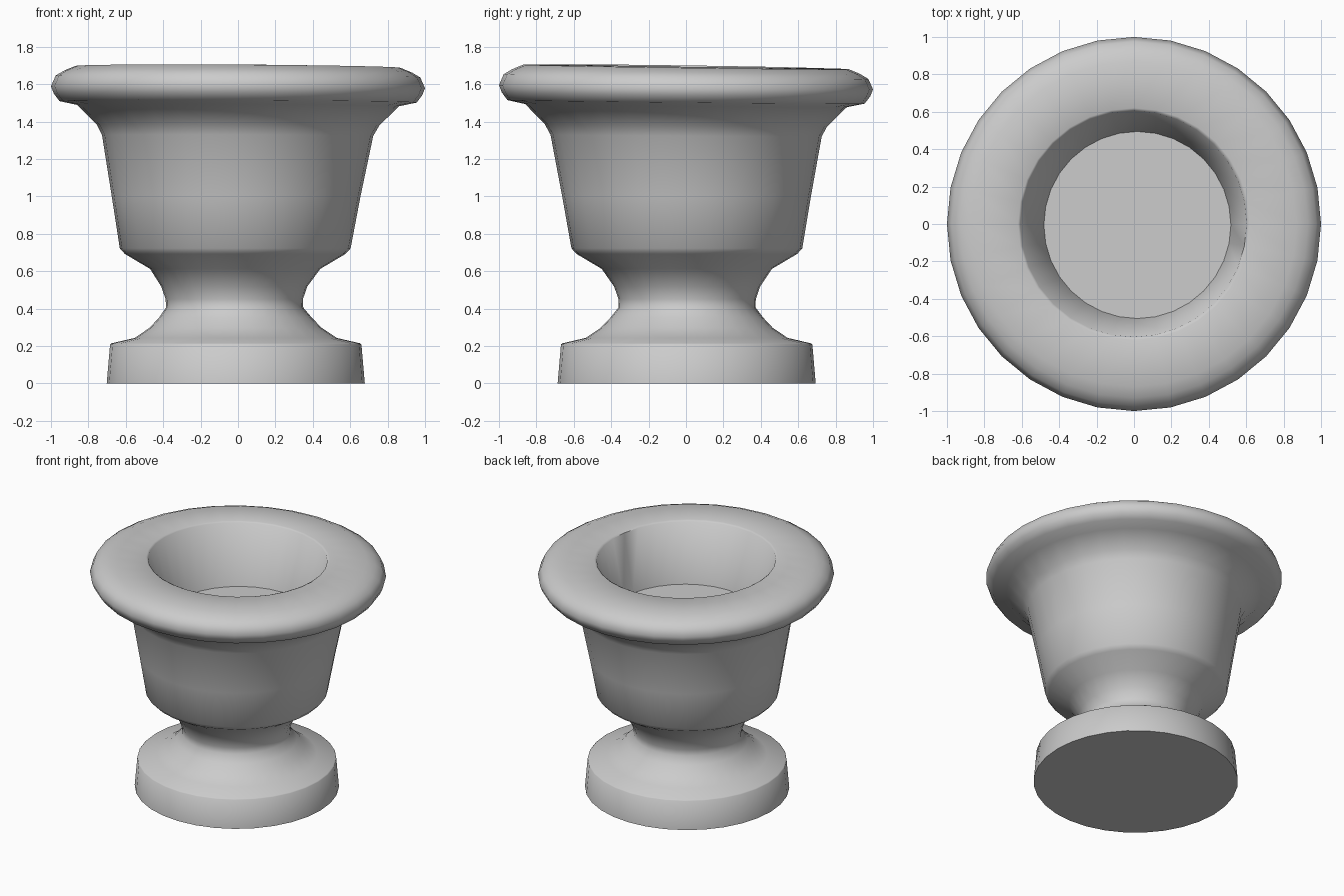
import bpy, bmesh, math

SEGMENTS = 32

default = bpy.data.objects.get("Cube")
if default:
    bpy.data.objects.remove(default, do_unlink=True)

stone = bpy.data.materials.new("grey stone")
stone.use_nodes = True
GREY = (0.6, 0.6, 0.6, 1)
stone.diffuse_color = GREY
stone.node_tree.nodes["Principled BSDF"].inputs["Base Color"].default_value = GREY

# Turned outline: radius, height, sideways drift of the ring centre
outline = [
    # plinth
    (0.69, 0.0, -0.012), (0.672, 0.208, -0.012), (0.665, 0.214, -0.012),
    # waist
    (0.54, 0.243, -0.012), (0.46, 0.297, -0.013), (0.408, 0.352, -0.014),
    (0.367, 0.405, -0.018), (0.367, 0.45, -0.02), (0.39, 0.517, -0.02),
    (0.455, 0.612, -0.015),
    # bowl
    (0.59, 0.692, -0.015), (0.617, 0.722, -0.015), (0.665, 1.0, -0.01),
    (0.725, 1.325, -0.002), (0.755, 1.38, 0), (0.86, 1.485, 0),
    # rolled rim
    (0.955, 1.505, 0), (0.985, 1.545, 0), (1.0, 1.583, 0),
    (0.975, 1.64, 0), (0.93, 1.667, 0), (0.87, 1.692, 0), (0.62, 1.696, 0),
    # hollow
    (0.605, 1.688, -0.003), (0.5, 1.265, 0.018),
]


def turned_part(name, rings):
    """Skin a stack of rings; the upper rings lean slightly to the back."""
    bm = bmesh.new()
    loops = []
    for radius, height, drift in rings:
        lean = max(0, height - 1) / 0.7
        loop = []
        for i in range(SEGMENTS):
            a = math.tau * i / SEGMENTS
            x, y = radius * math.cos(a), radius * math.sin(a)
            z = height - lean * (0.006 * x + 0.014 * y)
            loop.append(bm.verts.new((x + drift, y - drift * 0.3, z)))
        loops.append(loop)
    for low, high in zip(loops, loops[1:]):
        for i in range(SEGMENTS):
            j = (i + 1) % SEGMENTS
            bm.faces.new((low[i], low[j], high[j], high[i]))
    # underside and hollow floor
    bm.faces.new(loops[0][::-1])
    bm.faces.new(loops[-1])
    bmesh.ops.recalc_face_normals(bm, faces=bm.faces)
    mesh = bpy.data.meshes.new(name)
    bm.to_mesh(mesh)
    bm.free()
    mesh.materials.append(stone)
    obj = bpy.data.objects.new(name, mesh)
    bpy.context.collection.objects.link(obj)
    bpy.ops.object.select_all(action="DESELECT")
    obj.select_set(True)
    bpy.context.view_layer.objects.active = obj
    bpy.ops.object.shade_smooth_by_angle(angle=math.radians(55))
    return obj


turned_part("urn_planter", outline)
